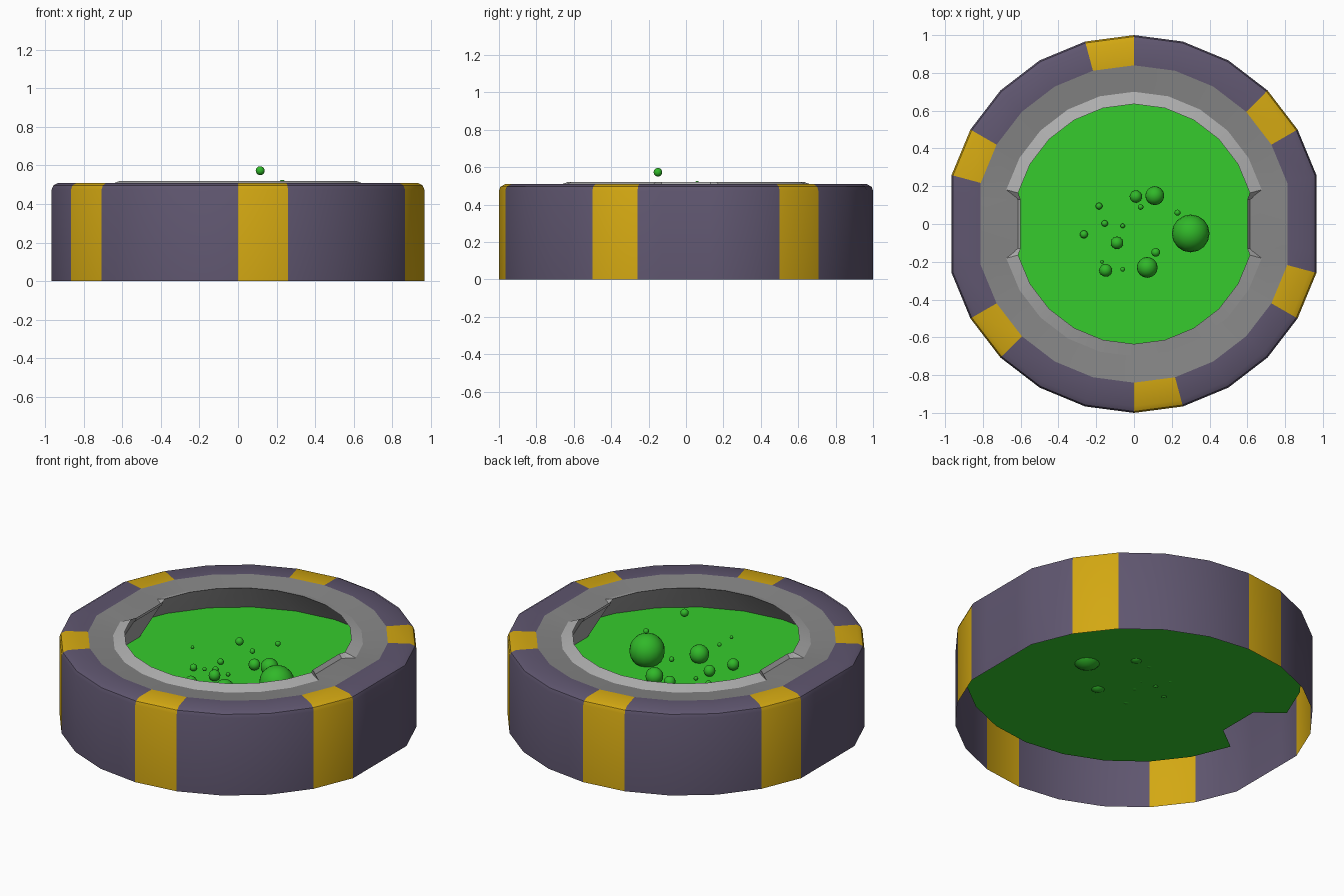
import bpy, bmesh, math

if "Cube" in bpy.data.objects:
    bpy.data.objects.remove(bpy.data.objects["Cube"])

def material(name, rgb):
    m = bpy.data.materials.new(name)
    m.diffuse_color = (*rgb, 1)
    m.use_nodes = True
    m.node_tree.nodes["Principled BSDF"].inputs["Base Color"].default_value = m.diffuse_color
    return m

PURPLE = material("dull purple", (0.115, 0.093, 0.16))
YELLOW = material("warning yellow", (0.65, 0.39, 0.006))
GREY = material("mid grey", (0.24, 0.24, 0.24))
LIGHT = material("light grey", (0.42, 0.42, 0.42))
GREEN = material("slime green", (0.037, 0.60, 0.026))
BUBBLE = material("bubble green", (0.03, 0.48, 0.022))

COS15 = math.cos(math.radians(15))
TAB = 0.13                      # half width of the two side tabs

def ring(r, z, tab_x=None):
    """24-sided ring with flat left and right sides that carry a tab."""
    tx = r * COS15 if tab_x is None else tab_x
    pts = []
    for base, s in ((0, 1), (180, -1)):
        pts += [(s * tx, -s * TAB, z), (s * tx, s * TAB, z)]
        for k in range(1, 12):
            a = math.radians(base + 15 * k)
            pts.append((r * math.cos(a), r * math.sin(a), z))
    return pts

def finish(name, bm, mats, angle=35):
    me = bpy.data.meshes.new(name)
    bm.to_mesh(me)
    bm.free()
    ob = bpy.data.objects.new(name, me)
    bpy.context.collection.objects.link(ob)
    for m in mats:
        me.materials.append(m)
    me.shade_smooth()
    me.set_sharp_from_angle(angle=math.radians(angle))
    return ob

def loft(name, rings, mats, rule=None):
    bm = bmesh.new()
    loops = [[bm.verts.new(p) for p in r] for r in rings]
    n = len(loops[0])
    for a, b in zip(loops, loops[1:]):
        for i in range(n):
            j = (i + 1) % n
            f = bm.faces.new((a[i], a[j], b[j], b[i]))
            if rule:
                f.material_index = rule(f)
    return finish(name, bm, mats)

def stripe(f):
    # one 15 degree stripe every 60 degrees
    c = f.calc_center_median()
    a = math.degrees(math.atan2(c.y, c.x)) % 60
    return 1 if 30 < a < 45 else 0

# Striped outer casing with rounded top edge, open below
loft("casing", [ring(1, 0), ring(1, 0.475), ring(0.992, 0.496),
                ring(0.965, 0.51), ring(0.84, 0.51)], [PURPLE, YELLOW], stripe)

# Flat top plate, raised lip and undercut inner wall
plate_in = ring(0.70, 0.495, 0.61)
lip_in = ring(0.635, 0.52, 0.60)
wall_bottom = ring(0.94, 0.26, 0.76)
loft("top_plate", [ring(0.84, 0.51), plate_in], [GREY])
loft("lip", [plate_in, lip_in], [LIGHT])
loft("inner_wall", [lip_in, wall_bottom], [LIGHT])

# Liquid surface
bm = bmesh.new()
bm.faces.new([bm.verts.new(p) for p in wall_bottom])
finish("liquid", bm, [GREEN])

# Bubbles: x, y, z, radius
bubbles = [
    (0.30, -0.05, 0.33, 0.10), (0.11, 0.15, 0.30, 0.05), (0.01, 0.145, 0.29, 0.033),
    (0.035, 0.09, 0.40, 0.015), (-0.185, 0.095, 0.275, 0.018), (-0.155, 0.003, 0.27, 0.017),
    (-0.06, -0.01, 0.27, 0.012), (-0.265, -0.055, 0.275, 0.021), (-0.09, -0.10, 0.29, 0.033),
    (0.23, 0.06, 0.51, 0.016), (0.115, -0.15, 0.573, 0.023), (0.07, -0.23, 0.30, 0.055),
    (-0.15, -0.245, 0.29, 0.034), (-0.17, -0.20, 0.48, 0.01), (-0.06, -0.24, 0.39, 0.012),
]
for i, (x, y, z, r) in enumerate(bubbles):
    bm = bmesh.new()
    bmesh.ops.create_uvsphere(bm, u_segments=16, v_segments=10, radius=r)
    finish(f"bubble_{i + 1}", bm, [BUBBLE], 60).location = (x, y, z)
